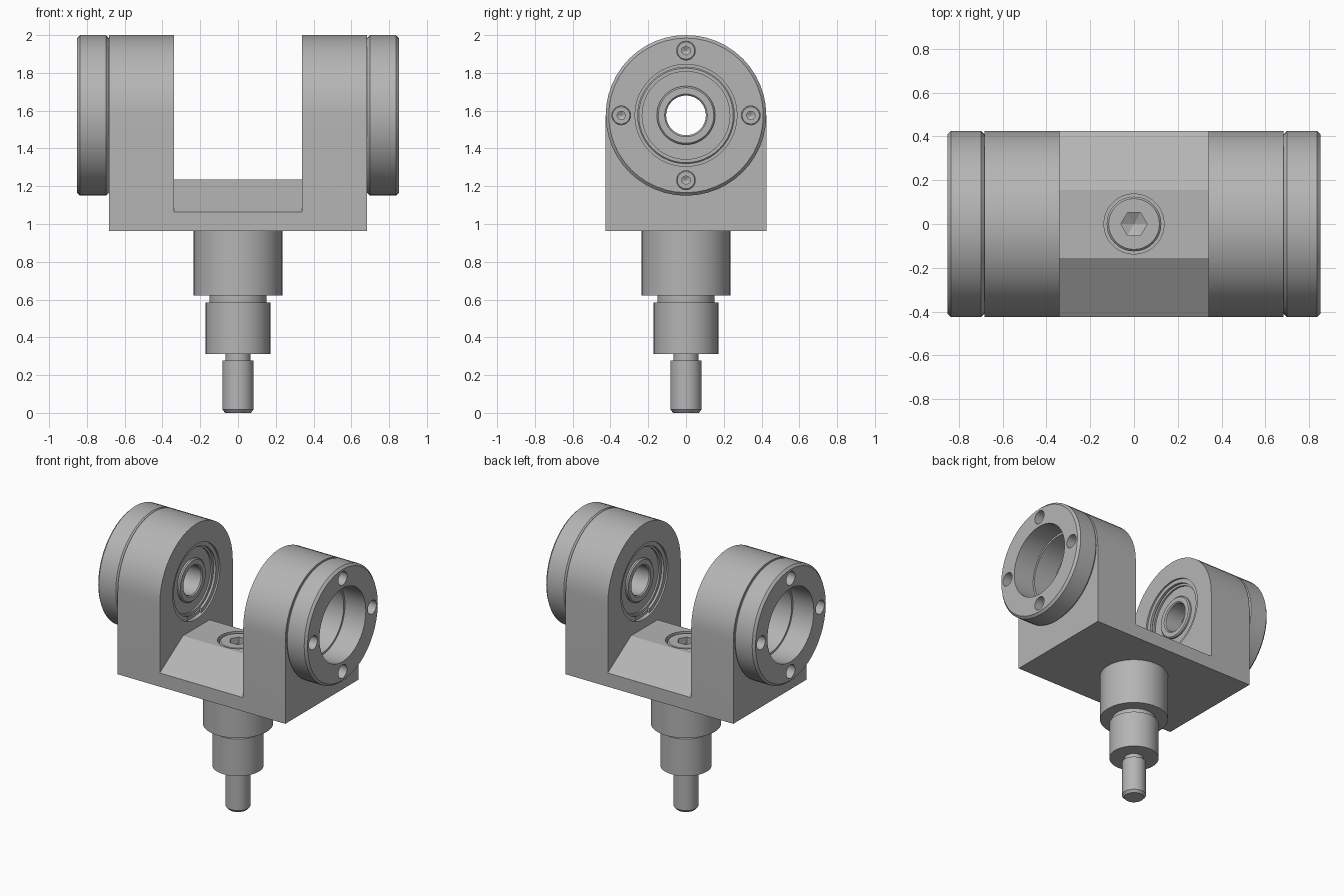
import bpy
import bmesh
from math import pi, cos, sin
from mathutils import Matrix, Vector

if "Cube" in bpy.data.objects:
    bpy.data.objects.remove(bpy.data.objects["Cube"])

steel = bpy.data.materials.new("brushed_grey")
steel.use_nodes = True
GREY = (0.46, 0.46, 0.46, 1)
steel.diffuse_color = GREY
steel.node_tree.nodes["Principled BSDF"].inputs["Base Color"].default_value = GREY

AXIS_Z, RADIUS = 1.575, 0.425      # pivot height, arm radius
ARM_IN, ARM_OUT, CAP_OUT = 0.34, 0.683, 0.853


def finish(bm, name):
    bmesh.ops.remove_doubles(bm, verts=bm.verts, dist=1e-5)
    bmesh.ops.recalc_face_normals(bm, faces=bm.faces)
    mesh = bpy.data.meshes.new(name)
    bm.to_mesh(mesh)
    bm.free()
    mesh.materials.append(steel)
    obj = bpy.data.objects.new(name, mesh)
    bpy.context.collection.objects.link(obj)
    return obj


def lathe(name, profile, matrix=Matrix(), steps=48, ring=False):
    """Spin (radius, height) points about the local z axis."""
    bm = bmesh.new()
    verts = [bm.verts.new((r, 0, h)) for r, h in profile]
    edges = [bm.edges.new(pair) for pair in zip(verts, verts[1:])]
    if ring:
        edges.append(bm.edges.new((verts[-1], verts[0])))
    bmesh.ops.spin(bm, geom=verts + edges, axis=(0, 0, 1), cent=(0, 0, 0),
                   angle=2 * pi, steps=steps, use_merge=False)
    bmesh.ops.remove_doubles(bm, verts=bm.verts, dist=1e-5)
    bm.transform(matrix)
    return finish(bm, name)


def extrude_x(name, outline, half):
    """Extrude a (y, z) outline symmetrically along x."""
    bm = bmesh.new()
    face = bm.faces.new([bm.verts.new((-half, y, z)) for y, z in outline])
    out = bmesh.ops.extrude_face_region(bm, geom=[face])["geom"]
    bmesh.ops.translate(bm, vec=(2 * half, 0, 0),
                        verts=[v for v in out if isinstance(v, bmesh.types.BMVert)])
    return finish(bm, name)


def cut(obj, cutter):
    cutter.hide_render = True
    mod = obj.modifiers.new("cut", "BOOLEAN")
    mod.operation, mod.solver, mod.object = "DIFFERENCE", "EXACT", cutter
    bpy.context.view_layer.objects.active = obj
    bpy.ops.object.modifier_apply(modifier=mod.name)
    bpy.data.objects.remove(cutter)


def smooth(obj):
    bpy.ops.object.select_all(action="DESELECT")
    obj.select_set(True)
    bpy.context.view_layer.objects.active = obj
    bpy.ops.object.shade_smooth_by_angle(angle=pi / 7)


def socket_screw(name, radius, height, hex_radius, depth, matrix):
    """Round head with its top at local z = 0 and a hexagon socket."""
    c = radius * 0.07
    head = lathe(name, [(0, -height), (radius, -height), (radius, -c),
                        (radius - c, 0), (0, 0)], matrix, 32)
    cut(head, lathe("socket_cutter", [(0, -depth - hex_radius / 2), (hex_radius, -depth),
                                      (hex_radius, 0.05), (0, 0.05)], matrix, 6))
    smooth(head)


# Yoke: rounded upright block, gap with sloped floor, stepped bearing bore
arc = [(RADIUS * cos(pi * i / 24), AXIS_Z + RADIUS * sin(pi * i / 24)) for i in range(25)]
yoke = extrude_x("yoke", [(RADIUS, 0.963)] + arc + [(-RADIUS, 0.963)], ARM_OUT)
gap = [(0.5, 1.017), (0.5, 2.2), (-0.5, 2.2), (-0.5, 1.017), (-0.155, 1.235), (0.155, 1.235)]
cut(yoke, extrude_x("gap_cutter", gap, ARM_IN))
pivot = Matrix.Translation((0, 0, AXIS_Z)) @ Matrix.Rotation(pi / 2, 4, "Y")
BORE, RECESS = 0.255, 0.275
cut(yoke, lathe("bore_cutter", [(0, -1), (BORE, -1), (BORE, -0.37), (RECESS, -0.37),
                                (RECESS, 0.37), (BORE, 0.37), (BORE, 1), (0, 1)], pivot))
cut(yoke, lathe("screw_hole_cutter", [(0, 1.1), (0.137, 1.1), (0.137, 1.5), (0, 1.5)]))
smooth(yoke)

# Centre screw in the yoke floor
socket_screw("centre_screw", 0.125, 0.13, 0.06, 0.05, Matrix.Translation((0, 0, 1.23)))

# Stepped stem with relief grooves and chamfered tip
smooth(lathe("stem", [(0, 0), (0.068, 0), (0.083, 0.018), (0.083, 0.277), (0.066, 0.277),
                      (0.066, 0.312), (0.171, 0.312), (0.171, 0.585), (0.152, 0.585),
                      (0.152, 0.622), (0.235, 0.622), (0.235, 0.963), (0, 0.963)]))

for side, sign in (("left", 1), ("right", -1)):
    place = Matrix.Translation((0, 0, AXIS_Z)) @ Matrix.Rotation(sign * pi / 2, 4, "Y")

    # End cap with chamfered rims and four counterbored screws
    c = 0.016
    cap = lathe(side + "_end_cap", [
        (0.27, ARM_OUT), (RADIUS - c, ARM_OUT), (RADIUS, ARM_OUT + c), (RADIUS, CAP_OUT - c),
        (RADIUS - c, CAP_OUT), (0.27, CAP_OUT)], place, ring=True)
    for i in range(4):
        spot = place @ Matrix.Rotation(i * pi / 2, 4, "Z") @ Matrix.Translation((0.343, 0, 0))
        cut(cap, lathe("counterbore_cutter", [(0, 0.73), (0.05, 0.73), (0.05, 1), (0, 1)], spot, 24))
        socket_screw(f"{side}_cap_screw_{i + 1}", 0.049, 0.04, 0.024, 0.02,
                     spot @ Matrix.Translation((0, 0, 0.765)))
    smooth(cap)

    # Bearing: outer race, recessed shield, protruding inner race
    a, b = 0.375, 0.51
    smooth(lathe(side + "_bearing_outer_race", [
        (0.232, a), (0.25, a), (BORE, a + 0.005), (BORE, b - 0.005), (0.25, b), (0.232, b)],
        place, ring=True))
    smooth(lathe(side + "_bearing_shield", [
        (0.15, a + 0.012), (0.235, a + 0.012), (0.235, b - 0.012), (0.15, b - 0.012)],
        place, ring=True))
    smooth(lathe(side + "_bearing_inner_race", [
        (0.105, a), (0.113, a - 0.008), (0.147, a - 0.008), (0.155, a),
        (0.155, b), (0.147, b + 0.008), (0.113, b + 0.008), (0.105, b)], place, ring=True))

    # Retaining ring in the inner recess, open at the bottom
    ring = lathe(side + "_retaining_ring", [
        (0.245, 0.352), (RECESS, 0.352), (RECESS, 0.37), (0.245, 0.37)], place, ring=True)
    slot = bmesh.new()
    bmesh.ops.create_cube(slot, size=0.16, matrix=Matrix.Translation((sign * 0.36, 0, AXIS_Z - 0.27)))
    cut(ring, finish(slot, "ring_slot_cutter"))
    smooth(ring)
